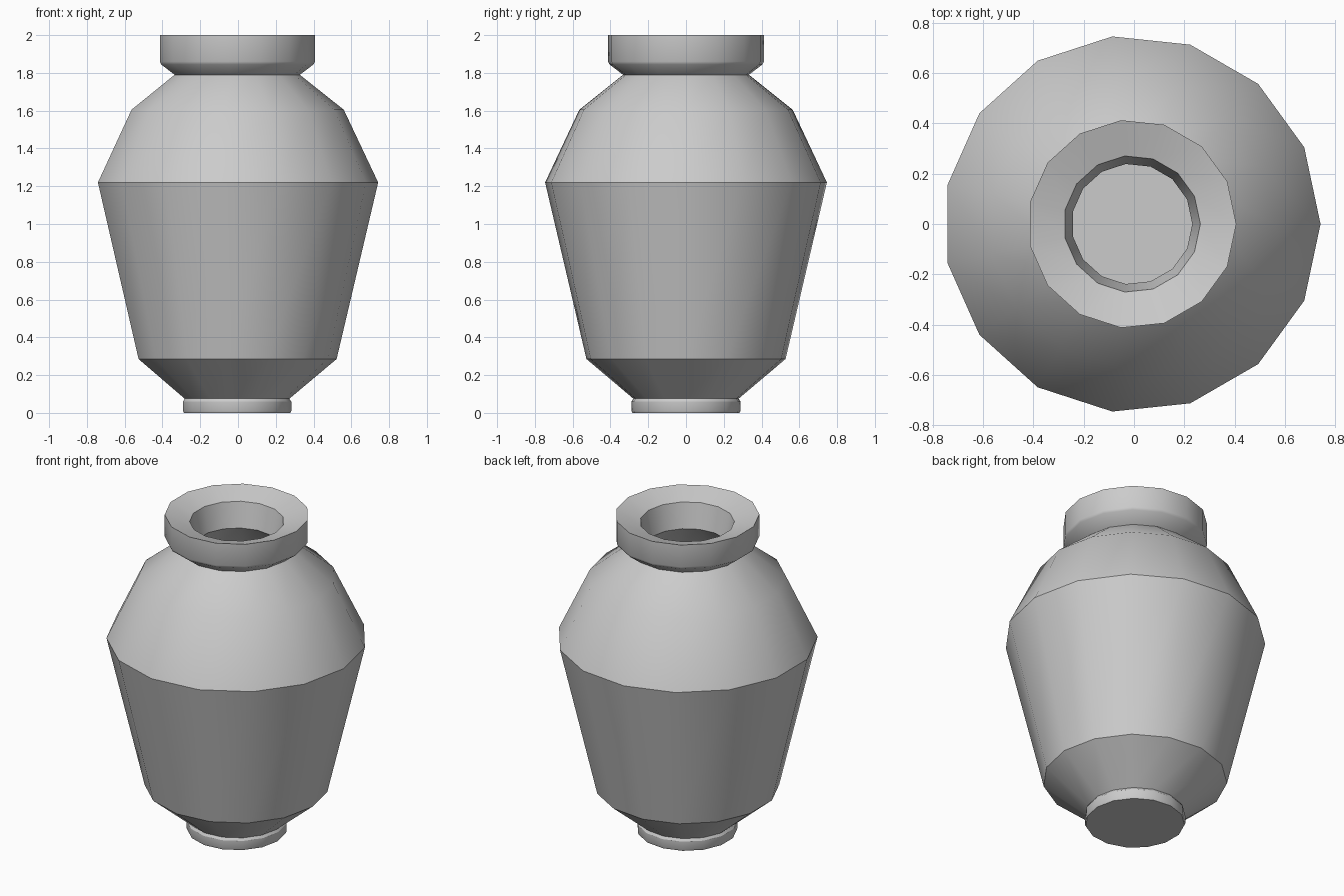
import bpy, bmesh, math
from mathutils import Vector

if "Cube" in bpy.data.objects:
    bpy.data.objects.remove(bpy.data.objects["Cube"])

SIDES = 15
OFFSET_X = -0.008  # odd side count: recentre the bounding box

# Profile (radius, height): outside from the base up, then inside back down
profile = [
    (0, 0), (0.285, 0), (0.29, 0.01), (0.29, 0.06), (0.28, 0.075),  # foot
    (0.53, 0.285), (0.75, 1.22), (0.568, 1.605), (0.335, 1.79),     # body, neck
    (0.408, 1.845), (0.415, 1.86), (0.415, 2.0),                    # collar
    (0.272, 1.955), (0.24, 1.80),                                   # mouth
    (0.49, 1.56), (0.66, 1.22), (0.45, 0.33), (0.24, 0.12), (0, 0.12),  # hollow
]

# Revolve the profile around z
bm = bmesh.new()
verts = [bm.verts.new((r, 0, z)) for r, z in profile]
edges = [bm.edges.new(pair) for pair in zip(verts, verts[1:])]
bmesh.ops.spin(bm, geom=verts + edges, cent=(0, 0, 0), axis=(0, 0, 1),
               angle=math.tau, steps=SIDES)
bmesh.ops.remove_doubles(bm, verts=bm.verts, dist=0.0005)
bmesh.ops.recalc_face_normals(bm, faces=bm.faces)
bmesh.ops.translate(bm, verts=bm.verts, vec=Vector((OFFSET_X, 0, 0)))

mesh = bpy.data.meshes.new("vase")
bm.to_mesh(mesh)
bm.free()
vase = bpy.data.objects.new("vase", mesh)
bpy.context.collection.objects.link(vase)

# Smooth facets, keep the belly, rim and foot creases sharp
bpy.context.view_layer.objects.active = vase
vase.select_set(True)
bpy.ops.object.shade_smooth_by_angle(angle=math.radians(30))
